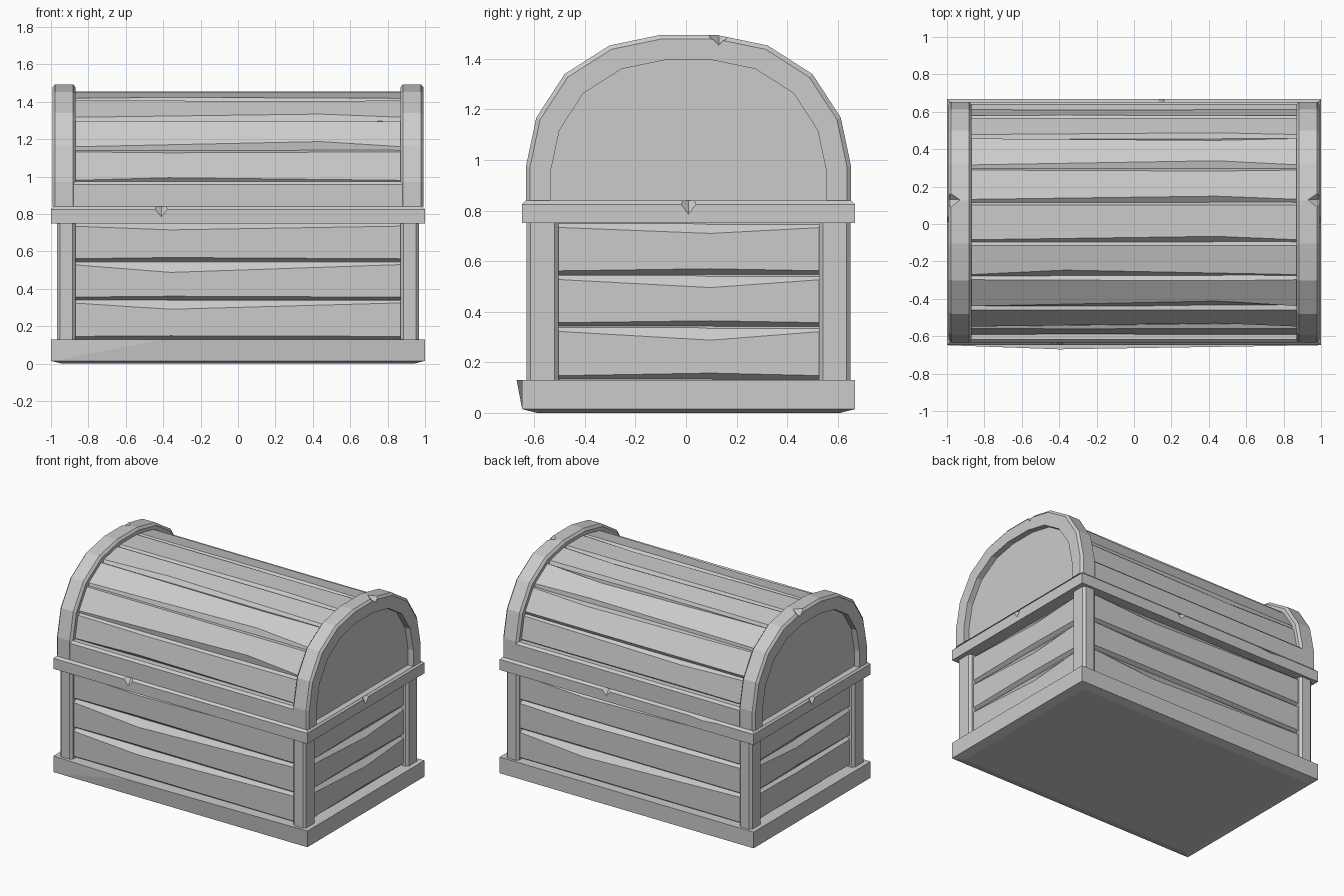
import bpy
import bmesh
import random
from mathutils import Vector

random.seed(4)
C = 0.01      # depth centre of the chest
LOW = 0.84    # height where the lid starts

cube = bpy.data.objects.get("Cube")
if cube:
    bpy.data.objects.remove(cube)

grey = bpy.data.materials.new("plain_grey")
grey.use_nodes = True
grey.diffuse_color = (0.6, 0.6, 0.6, 1)
bsdf = grey.node_tree.nodes["Principled BSDF"]
bsdf.inputs["Base Color"].default_value = grey.diffuse_color
bsdf.inputs["Roughness"].default_value = 0.8


def finish(name, bm):
    bmesh.ops.recalc_face_normals(bm, faces=bm.faces)
    mesh = bpy.data.meshes.new(name)
    bm.to_mesh(mesh)
    bm.free()
    mesh.materials.append(grey)
    obj = bpy.data.objects.new(name, mesh)
    bpy.context.collection.objects.link(obj)
    return obj


def loft(name, rings):
    """Closed solid through rings of equal point count."""
    bm = bmesh.new()
    loops = [[bm.verts.new(p) for p in ring] for ring in rings]
    n = len(loops[0])
    for a, b in zip(loops, loops[1:]):
        for i in range(n):
            j = (i + 1) % n
            bm.faces.new((a[i], a[j], b[j], b[i]))
    bm.faces.new(loops[0])
    bm.faces.new(loops[-1])
    return finish(name, bm)


def rect(x, y, z):
    return [(-x, C - y, z), (x, C - y, z), (x, C + y, z), (-x, C + y, z)]


def nick(obj, centre, size):
    """Cut a small diamond-shaped chip out of an edge."""
    bm = bmesh.new()
    bmesh.ops.create_uvsphere(bm, u_segments=4, v_segments=2, radius=1)
    for v in bm.verts:
        v.co = Vector([c + p * s for c, p, s in zip(centre, v.co, size)])
    cutter = finish("nick_cutter", bm)
    cutter.hide_render = True
    mod = obj.modifiers.new("nick", "BOOLEAN")
    mod.operation = "DIFFERENCE"
    mod.solver = "EXACT"
    mod.object = cutter
    bpy.context.view_layer.objects.active = obj
    bpy.ops.object.modifier_apply(modifier=mod.name)
    bpy.data.objects.remove(cutter)


def plank(name, a, b, half, place, peak):
    """Board from a to b in section, with worn edges widest at the peak."""
    a, b = Vector(a), Vector(b)
    t = (b - a).normalized()
    n = Vector((t.y, -t.x))
    low, high = random.uniform(0.015, 0.03), random.uniform(0.02, 0.06)
    rings = []
    for s, c1, c2 in ((-half, 0.016, 0.014), (peak * half, low, high), (half, 0.016, 0.014)):
        section = (a - n * 0.026, a + t * c1, b - t * c2, b - n * 0.026)
        rings.append([place(s, p.x, p.y) for p in section])
    loft(name, rings)


# Base plinth with the front top edge pushed outwards at one point
def plinth_ring(x, y, z, mid, out):
    ring = rect(x, y, z)
    ring.insert(1, (mid, C - y - out, z))
    return ring


loft("base", [plinth_ring(0.94, 0.6, 0, -0.92, 0),
              plinth_ring(1, 0.658, 0.015, -0.98, 0),
              plinth_ring(1, 0.658, 0.13, -0.4, 0.022)])

# Body core behind the boards
loft("body_core", [rect(0.912, 0.59, 0.12), rect(0.912, 0.59, 0.76)])

# Body boards on all four sides
heights = (0.13, 0.34, 0.545, 0.75)
for side, word in ((-1, "a"), (1, "b")):
    for row, (z0, z1) in enumerate(zip(heights, heights[1:])):
        plank(f"long_board_{word}_{row}", (0.615, z0), (0.615, z1), 0.9,
              lambda s, u, z: (s, C + side * u, z), random.choice((-0.4, 0.4)))
        plank(f"end_board_{word}_{row}", (0.935, z0), (0.935, z1), 0.58,
              lambda s, u, z: (side * u, C + s, z), 0.15)

# Corner posts with chamfered vertical edges
k = 0.016
x0, x1, y0, y1 = 0.868, 0.967, 0.515, 0.64
outline = [(x0 + k, y0), (x1 - k, y0), (x1, y0 + k), (x1, y1 - k),
           (x1 - k, y1), (x0 + k, y1), (x0, y1 - k), (x0, y0 + k)]
for sx in (-1, 1):
    for sy in (-1, 1):
        loft("corner_post", [[(sx * x, C + sy * y, z) for x, y in outline]
                             for z in (0.12, 0.76)])

# Rim with a chamfered top edge and chips
rim = loft("rim", [rect(1, 0.658, 0.75), rect(1, 0.658, 0.825), rect(0.985, 0.643, LOW)])
nick(rim, (-0.41, C - 0.658, LOW), (0.045, 0.035, 0.055))
nick(rim, (0.16, C + 0.658, LOW), (0.045, 0.035, 0.05))
nick(rim, (-0.6, C + 0.658, LOW), (0.28, 0.022, 0.025))
for side in (-1, 1):
    nick(rim, (side, C, LOW), (0.035, 0.04, 0.055))

# Half outline of the lid, mirrored into a full arch
half_arch = [(0.643, LOW), (0.643, 0.975), (0.602, 1.168),
             (0.49, 1.34), (0.313, 1.453), (0.115, 1.494)]
arch = half_arch + [(-y, z) for y, z in reversed(half_arch)]


def arch_points(scale):
    return [(y * scale, LOW + (z - LOW) * scale) for y, z in arch]


def arch_ring(x, scale):
    return [(x, C + y, z) for y, z in arch_points(scale)]


# End arches with chamfered rims and recessed end panels
arch_section = ((0.868, 0.85), (0.868, 0.975), (0.882, 1), (0.978, 1),
                (0.992, 0.975), (0.992, 0.848), (0.95, 0.848))
for side in (-1, 1):
    end = loft("lid_end_arch", [arch_ring(side * x, s) for x, s in arch_section])
    nick(end, (side * 0.985, 0.13, 1.494), (0.055, 0.045, 0.045))

# Lid core and curved row of boards
loft("lid_core", [arch_ring(-0.88, 0.9), arch_ring(0.88, 0.9)])
edges = arch_points(0.94)[1:-1]
for i, (b, a) in enumerate(zip(edges, edges[1:])):
    # Sections run upwards from the front to the back of the lid
    plank(f"lid_board_{i}", b, a, 0.88,
          lambda s, u, z: (s, C + u, z), random.choice((-0.42, 0.5)))

# Lower lid rails at the front and back
rail = [(0.643, LOW), (0.643, 0.958), (0.628, 0.974), (0.56, 0.974), (0.56, LOW)]
for side, word in ((-1, "front"), (1, "back")):
    loft(f"lid_{word}_rail", [[(x, C + side * y, z) for y, z in rail]
                              for x in (-0.88, 0.88)])
